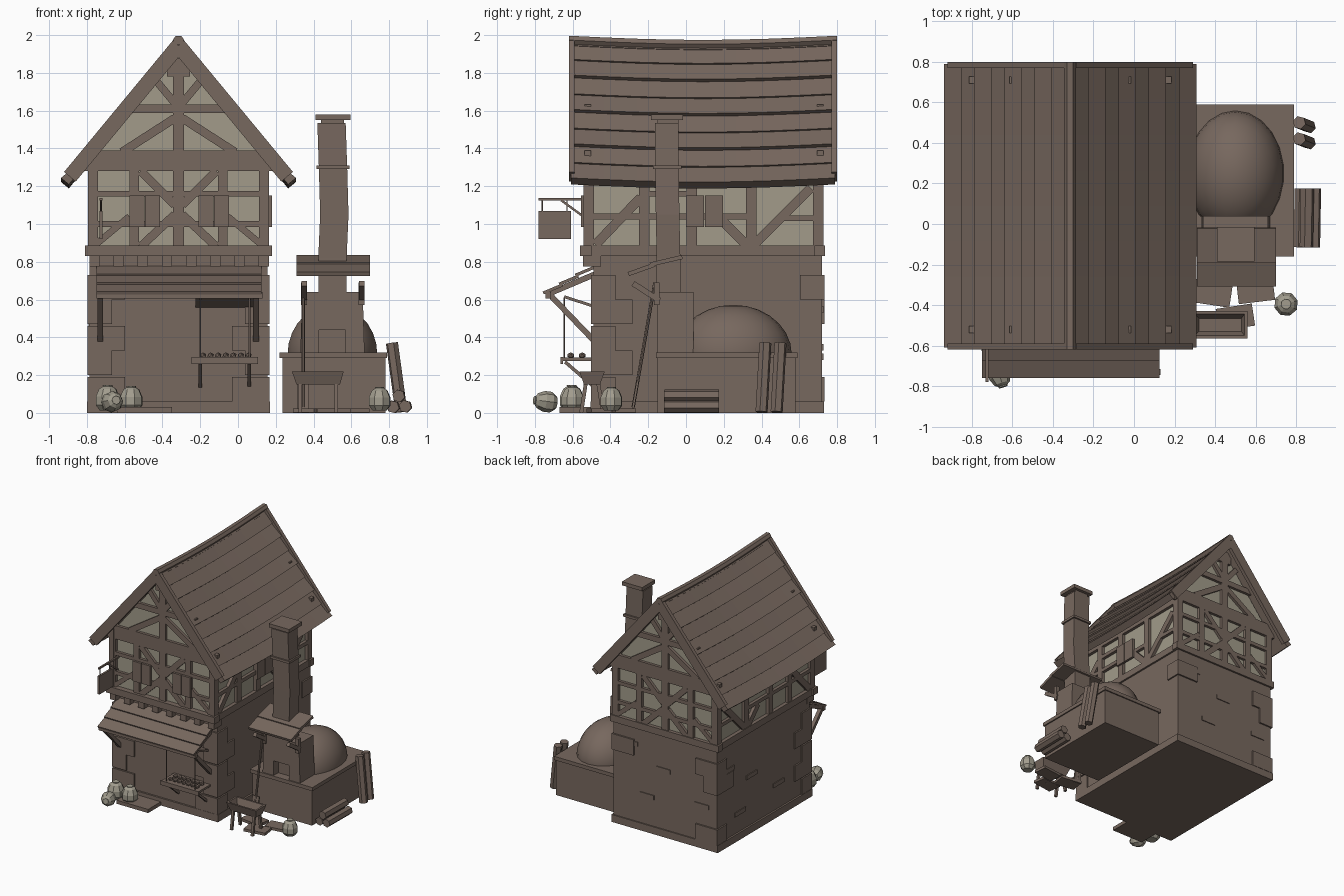
import bpy, bmesh, math, random
from mathutils import Vector as V, Matrix

if "Cube" in bpy.data.objects:
    bpy.data.objects.remove(bpy.data.objects["Cube"])

random.seed(4)
CX = -0.315  # house centre line


def material(name, rgb):
    m = bpy.data.materials.new(name)
    m.diffuse_color = (*rgb, 1)
    m.use_nodes = True
    m.node_tree.nodes["Principled BSDF"].inputs["Base Color"].default_value = m.diffuse_color
    return m


BROWN = material("weathered_brown", (0.185, 0.138, 0.113))
PLASTER = material("pale_plaster", (0.36, 0.33, 0.255))
SACK = material("sack_cloth", (0.36, 0.335, 0.27))


def finish(name, bm, mat=BROWN, smooth=False):
    bmesh.ops.recalc_face_normals(bm, faces=bm.faces)
    me = bpy.data.meshes.new(name)
    bm.to_mesh(me)
    bm.free()
    me.materials.append(mat)
    for p in me.polygons:
        p.use_smooth = smooth
    ob = bpy.data.objects.new(name, me)
    bpy.context.collection.objects.link(ob)
    return ob


def loft(bm, rings):
    """Closed tube through rings of equal length, capped at both ends."""
    rs = [[bm.verts.new(p) for p in r] for r in rings]
    for a, b in zip(rs, rs[1:]):
        for i in range(len(a)):
            j = (i + 1) % len(a)
            bm.faces.new((a[i], a[j], b[j], b[i]))
    bm.faces.new(rs[0])
    bm.faces.new(rs[-1][::-1])


def rect(x0, x1, y0, y1, z):
    return [(x0, y0, z), (x1, y0, z), (x1, y1, z), (x0, y1, z)]


def box(bm, x0, x1, y0, y1, z0, z1):
    loft(bm, [rect(x0, x1, y0, y1, z0), rect(x0, x1, y0, y1, z1)])


def beam(bm, p, q, w, t, nrm=(0, -1, 0)):
    """Bar from p to q, t thick along nrm and w wide across it."""
    p, q = V(p), V(q)
    d = (q - p).normalized()
    s = d.cross(V(nrm)).normalized()
    n = s.cross(d)
    corners = [s * w / 2 * a + n * t / 2 * b for a, b in ((-1, -1), (1, -1), (1, 1), (-1, 1))]
    loft(bm, [[p + c for c in corners], [q + c for c in corners]])


def pole(bm, p, q, r, n=7):
    p, q = V(p), V(q)
    d = (q - p).normalized()
    u = d.orthogonal().normalized()
    v = d.cross(u)
    ring = [u * r * math.cos(i * math.tau / n) + v * r * math.sin(i * math.tau / n) for i in range(n)]
    loft(bm, [[p + c for c in ring], [q + c for c in ring]])


def boxes(name, items, mat=BROWN):
    bm = bmesh.new()
    for b in items:
        box(bm, *b)
    return finish(name, bm, mat)


# ground floor walls and plinth
boxes("ground_floor", [(-.785, .155, -.49, .72, 0, .83), (-.80, .17, -.505, .73, 0, .06)])
boxes("front_step", [(-.64, -.35, -.67, -.5, 0, .03)])

# alternating corner stones and stray wall stones
stones = []
for sx, xe in ((1, -.797), (-1, .167)):
    for sy, ye in ((1, -.503), (-1, .733)):
        for k, z in enumerate((.06, .20, .33, .47, .60)):
            lx, ly = ((.13, .22) if k % 2 else (.20, .13))
            if random.random() < .8:
                xs, ys = sorted((xe, xe + sx * lx)), sorted((ye, ye + sy * ly))
                stones.append((*xs, *ys, z, z + .13))
for u, z in ((-.15, .25), (.2, .45), (.35, .2), (.5, .6)):
    stones += [(-.792, -.7, u, u + .14, z, z + .035), (CX + u - .25, CX + u - .12, .6, .727, z + .08, z + .115)]
boxes("wall_stones", stones)

# plastered upper storey with gable prism
bm = bmesh.new()
profile = [(-.77, .85), (.14, .85), (.14, 1.34), (CX, 1.9), (-.77, 1.34)]
loft(bm, [[(x, y, z) for x, z in profile] for y in (-.515, .705)])
finish("upper_plaster", bm, PLASTER)

# floor beams and joist ends
boxes("floor_beams", [(-.81, .18, -.56, -.50, .83, .885), (-.81, .18, .68, .735, .83, .885),
                      (-.80, -.74, -.55, .72, .83, .885), (.11, .17, -.55, .72, .83, .885)])
boxes("joist_ends", [(x - .027, x + .027, -.545, -.45, .775, .835)
                     for x in [-.76 + .128 * i for i in range(8)]])

# gable framing, front and back
GABLE = [(u, .87, u, 1.3, .05) for u in (-.45, -.235, .235, .45)] + [
    (-.47, 1.16, .47, 1.16, .03), (-.47, 1.0, .47, 1.0, .03), (0, .87, 0, 1.86, .06),
    (-.50, 1.335, .50, 1.335, .11), (-.30, 1.61, .30, 1.61, .045), (0, 1.88, 0, 1.78, .12)]
for s in (-1, 1):
    GABLE += [(s * .20, .88, s * .02, 1.05, .045), (s * .20, 1.28, s * .02, 1.10, .045),
              (s * .02, 1.56, s * .30, 1.38, .045), (s * .44, .89, s * .26, 1.04, .035),
              (s * .02, 1.64, s * .12, 1.76, .04)]
for name, y in (("front_timbers", -.52), ("back_timbers", .71)):
    bm = bmesh.new()
    for a, z, b, z2, w in GABLE:
        beam(bm, (CX + a, y, z), (CX + b, y, z2), w, .035)
    finish(name, bm)

# side wall framing
SIDE = [(y, .87, y, 1.36, .055) for y in (-.515, -.22, .03, .345, .70)] + [
    (-.5, 1.30, .7, 1.30, .09), (-.5, 1.04, .32, 1.04, .03), (-.48, .89, -.24, 1.14, .05),
    (.36, .89, .66, 1.19, .05), (.19, 1.02, .33, .88, .05), (-.20, 1.16, .03, 1.16, .03),
    (.50, 1.03, .70, 1.03, .03)]
for name, x in (("right_timbers", .145), ("left_timbers", -.775)):
    bm = bmesh.new()
    for a, z, b, z2, w in SIDE:
        beam(bm, (x, a, z), (x, b, z2), w, .04, (1, 0, 0))
    finish(name, bm)

# shutters
boxes("shutters", [(a + k * .083, a + k * .083 + .079, -.555, -.535, .985, 1.15)
                   for a in (-.575, -.21) for k in (0, 1)])
boxes("side_shutters", [(.16, .18, y, y + .096, .985, 1.15) for y in (0, .1)])

# sagging roof boards in overlapping courses
sag = lambda y: -.022 * math.sin(math.pi * max(0, min(1, (y + .62) / 1.42)))
ys = [-.61 + 1.40 * i / 8 for i in range(9)]
bm = bmesh.new()
N = 8
for s in (-1, 1):
    d, n = V((s * .634, 0, -.773)), V((s * .773, 0, .634))
    top = V((CX, 0, 1.965))
    for k in range(N):
        a, b = k * .94 / N, (k + 1) * .94 / N + .012
        lift = .024 if k % 2 else .012
        sec = [top + d * a - n * .03, top + d * a, top + d * b + n * lift, top + d * b - n * .03]
        loft(bm, [[p + V((0, y, sag(y))) for p in sec] for y in ys])
finish("roof_boards", bm)

bm = bmesh.new()
for y in (-.605, .785):
    for s in (-1, 1):
        beam(bm, (CX, y, 1.945), (CX + s * .575, y, 1.25), .08, .03)
finish("barge_boards", bm)

bm = bmesh.new()
ring = [(.03 * math.cos(i * math.tau / 6), .026 * math.sin(i * math.tau / 6)) for i in range(6)]
loft(bm, [[(CX + a, y, 1.974 + b + sag(y)) for a, b in ring] for y in [-.62] + ys[1:-1] + [.80]])
finish("ridge_cap", bm)

# awning over the shop front
bm = bmesh.new()
for k in range(3):
    y, z = -.49 - k * .085, .775 - k * .047
    beam(bm, (-.31 - .44, y - .045, z - .025), (.125, y - .045, z - .025), .11, .016, (0, -.42, 1))
box(bm, -.75, .13, -.745, -.715, .605, .64)
for x in (-.73, .095):
    beam(bm, (x, -.73, .635), (x, -.49, .385), .03, .03, (1, 0, 0))
    beam(bm, (x, -.74, .625), (x, -.48, .735), .03, .03, (1, 0, 0))
finish("awning", bm)

# serving hatch: raised flap, shelf, hangers, props, loaves
bm = bmesh.new()
beam(bm, (-.07, -.49, .565), (-.07, -.645, .615), .31, .015, (0, .3, 1))
box(bm, -.24, .10, -.66, -.49, .275, .292)
box(bm, -.245, .105, -.665, -.65, .26, .295)
for x in (-.20, .06):
    pole(bm, (x, -.645, .61), (x, -.645, .28), .005, 5)
    beam(bm, (x, -.64, .27), (x, -.49, .14), .018, .018, (1, 0, 0))
finish("serving_hatch", bm)
bm = bmesh.new()
for i in range(7):
    for y in (-.61, -.55):
        m = Matrix.Translation((-.185 + i * .04, y, .304)) @ Matrix.Diagonal((1, 1.1, .85, 1))
        bmesh.ops.create_icosphere(bm, subdivisions=1, radius=.019, matrix=m)
finish("loaves", bm)

# hanging sign
bm = bmesh.new()
box(bm, -.733, -.717, -.78, -.61, .92, 1.07)
box(bm, -.732, -.718, -.78, -.52, 1.125, 1.138)
beam(bm, (-.725, -.66, 1.125), (-.725, -.53, 1.03), .012, .012, (1, 0, 0))
for y in (-.76, -.63):
    pole(bm, (-.725, y, 1.06), (-.725, y, 1.13), .004, 5)
finish("hanging_sign", bm)

# oven base, dome and mouth
boxes("oven_base", [(.235, .78, -.15, .58, 0, .30), (.22, .79, -.16, .59, .29, .32)])
bm = bmesh.new()
bmesh.ops.create_uvsphere(bm, u_segments=22, v_segments=14, radius=1,
                          matrix=Matrix.Translation((.50, .25, .31)) @ Matrix.Diagonal((.24, .31, .262, 1)))
bmesh.ops.bisect_plane(bm, geom=bm.verts[:] + bm.edges[:] + bm.faces[:], plane_co=(0, 0, .305),
                       plane_no=(0, 0, -1), clear_outer=True)
finish("oven_dome", bm, smooth=True)
bm = bmesh.new()
for x0, x1, t0, t1 in ((.33, .43, .34, .43), (.57, .67, .57, .66)):
    loft(bm, [rect(x0, x1, -.15, .04, .32), rect(t0, t1, -.15, .04, .64)])
box(bm, .43, .57, -.15, .04, .44, .64)
box(bm, .42, .58, -.09, .04, .32, .45)
for x in (.35, .655):
    box(bm, x - .016, x + .016, -.17, -.14, .57, .69)
    beam(bm, (x, -.28, .685), (x, -.14, .595), .03, .03, (1, 0, 0))
finish("oven_mouth", bm)
bm = bmesh.new()
beam(bm, (.505, -.02, .825), (.505, -.19, .785), .39, .022, (0, -.25, 1))
beam(bm, (.505, -.165, .785), (.505, -.305, .735), .39, .022, (0, -.35, 1))
finish("oven_hood", bm)

# crooked chimney
bm = bmesh.new()
loft(bm, [rect(x, x + .15, y, y + .125, z) for x, y, z in
          ((.425, -.155, .6), (.425, -.155, .82), (.435, -.16, 1.05), (.428, -.163, 1.3), (.42, -.165, 1.535))])
box(bm, .415, .59, -.175, -.025, 1.29, 1.31)
box(bm, .44, .56, -.15, -.04, 1.53, 1.56)
box(bm, .41, .595, -.185, -.015, 1.55, 1.58)
finish("chimney", bm)

# dough trough on legs, baker's paddle and loose ground boards
bm = bmesh.new()
loft(bm, [rect(.31, .54, -.54, -.455, .15), rect(.285, .56, -.565, -.43, .22), rect(.30, .545, -.55, -.445, .22),
          rect(.32, .53, -.53, -.465, .165)])
for x in (.33, .52):
    for y, f in ((-.53, -.555), (-.465, -.44)):
        beam(bm, (x, y, .16), (x, f, 0), .02, .02, (1, 0, 0))
finish("dough_trough", bm)
bm = bmesh.new()
pole(bm, (.345, -.28, .03), (.345, -.165, .69), .009)
beam(bm, (.345, -.285, .0), (.345, -.255, .17), .06, .012)
finish("oven_paddle", bm)
bm = bmesh.new()
for x, y, a, w in ((.39, -.34, -.15, .12), (.60, -.33, .12, .11), (.50, -.46, .15, .11)):
    e = V((math.cos(a), math.sin(a), 0)) * .09
    c = V((x, y, .012))
    beam(bm, c - e, c + e, w, .022, (0, 0, 1))
finish("ground_boards", bm)

# firewood pile and leaning posts
bm = bmesh.new()
for x, z in ((.82, .032), (.885, .034), (.85, .09)):
    pole(bm, (x, -.115, z), (x + .005, .175, z), .034, 6)
for y in (.41, .49):
    pole(bm, (.865, y - .01, .005), (.815, y + .01, .37), .033, 6)
finish("firewood", bm)


# flour sacks: lumpy eight-sided turned forms
def sack(name, x, y, r, h, tilt=0):
    bm = bmesh.new()
    prof = ((.65, 0), (1, .22), (1, .55), (.72, .85), (.4, .95), (.42, 1))
    loft(bm, [[(r * k * math.cos(i * math.tau / 8), r * k * math.sin(i * math.tau / 8), h * z)
               for i in range(8)] for k, z in prof])
    ob = finish(name, bm, SACK)
    ob.location = (x, y, .012 + (r * .75 if tilt else 0))
    ob.rotation_euler = (tilt, 0, .3)


sack("sack_left", -.69, -.605, .066, .135)
sack("sack_right", -.565, -.60, .062, .13)
sack("sack_fallen", -.68, -.69, .055, .12, 1.45)
sack("sack_by_oven", .75, -.395, .06, .125)
